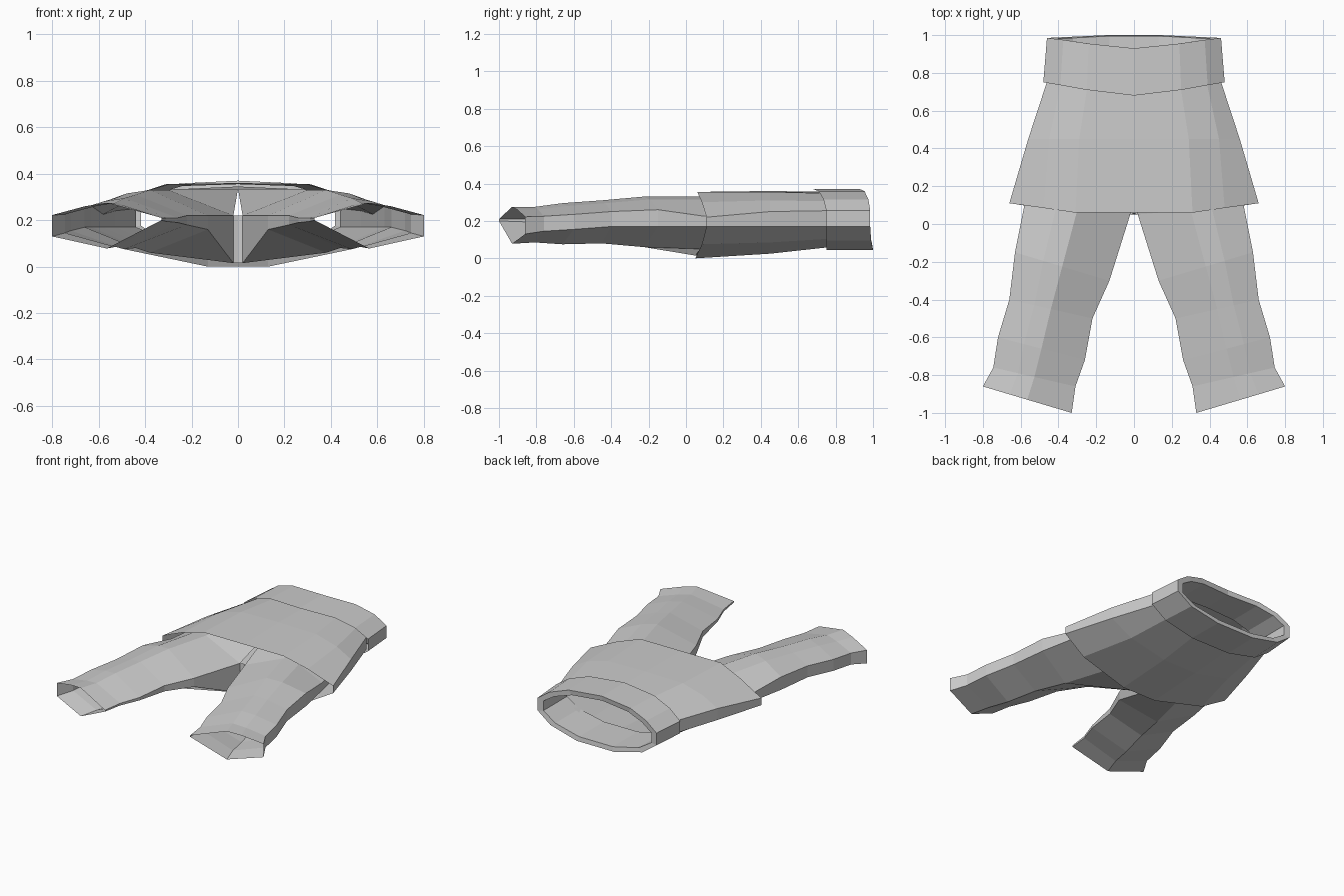
import bpy, bmesh

if "Cube" in bpy.data.objects:
    bpy.data.objects.remove(bpy.data.objects["Cube"])


def loft(name, rings, closed=False, skip=None):
    """Bridge point rings into a surface, then mirror it across x = 0."""
    bm = bmesh.new()
    rows = [[bm.verts.new(p) for p in ring] for ring in rings]
    n = len(rows[0])
    for r in range(len(rows) - 1):
        for i in range(n if closed else n - 1):
            if skip and skip(r, i):
                continue
            j = (i + 1) % n
            bm.faces.new((rows[r][i], rows[r][j], rows[r + 1][j], rows[r + 1][i]))
    bmesh.ops.remove_doubles(bm, verts=bm.verts, dist=1e-5)
    bmesh.ops.recalc_face_normals(bm, faces=bm.faces)
    me = bpy.data.meshes.new(name)
    bm.to_mesh(me)
    bm.free()
    ob = bpy.data.objects.new(name, me)
    bpy.context.collection.objects.link(ob)
    mod = ob.modifiers.new("mirror", 'MIRROR')
    mod.use_clip = True
    mod.merge_threshold = 0.001
    return ob


def section(xz, ys):
    return [(x, y, z) for (x, z), y in zip(xz, ys)]


# Waistband: folded ring with a lowered front rim and a thick edge
band = [(0, .37), (.25, .358), (.39, .315), (.48, .255), (.48, .17), (.37, .095), (.15, .045), (0, .045)]
rim = [(x * .96, z) for x, z in band]
inner = [(x * .87, .2 + (z - .2) * .8) for x, z in band]
rim_y = [.93, .955, .975, .985, .985, .99, 1.0, 1.0]
low_y = [.68, .71, .735, .75, .75, .75, .75, .75]
loft("waistband", [
    section(band, low_y),
    section(rim, rim_y),
    section(inner, [y - .005 for y in rim_y]),
    section(inner, [.72] * 8),
])

# Hip panel: flared tube, open at the hem
hem = [(0, .355), (.31, .355), (.48, .3), (.66, .22), (.66, .17), (.49, .075), (.13, 0), (0, 0)]
mid = [(0, .36), (.29, .355), (.45, .31), (.56, .25), (.56, .17), (.4, .085), (.13, .025), (0, .025)]
top = [(0, .355), (.24, .347), (.38, .305), (.455, .255), (.455, .17), (.36, .105), (.14, .06), (0, .06)]
loft("hip_panel", [
    section(top, [.77] * 8),
    section(mid, [.45] * 8),
    section(hem, [.06, .06, .085, .11, .11, .085, .05, .05]),
])

# Trouser legs: outer y, outer x, inner y, inner x, top z, bottom z,
# outer low/high z, inner low/high z
stations = [
    (.76, .44, .76, 0, .335, .08, .17, .25, .065, .345),
    (.35, .53, .35, 0, .335, .06, .17, .24, .04, .335),
    (.10, .58, .05, .02, .33, .05, .17, .225, .015, .22),
    (-.15, .63, -.30, .13, .33, .06, .17, .26, .16, .22),
    (-.40, .66, -.50, .22, .31, .08, .17, .25, .18, .22),
    (-.60, .72, -.72, .26, .295, .075, .155, .235, .19, .21),
    (-.76, .745, -.86, .31, .275, .085, .145, .225, .195, .21),
    (-.86, .80, -1.0, .33, .275, .078, .13, .222, .20, .21),
]


def leg_ring(yo, xo, yi, xi, zt, zb, ol, oh, il, ih):
    def at(t, z):
        return (xo + (xi - xo) * t, yo + (yi - yo) * t, z)
    return [at(0, ol), at(0, oh), at(.3, zt - .015), at(.5, zt),
            at(1, ih), at(1, il), at(.5, zb)]


# The inner wall is left out above the crotch, where both legs join
loft("trouser_legs", [leg_ring(*s) for s in stations], closed=True,
     skip=lambda r, i: r < 2 and i == 4)

# Crotch web: narrow strip closing the gap between the legs
loft("crotch_web", [
    [(0, .06, .22), (0, .05, .015)],
    [(.02, .05, .22), (.02, .05, .015)],
])
